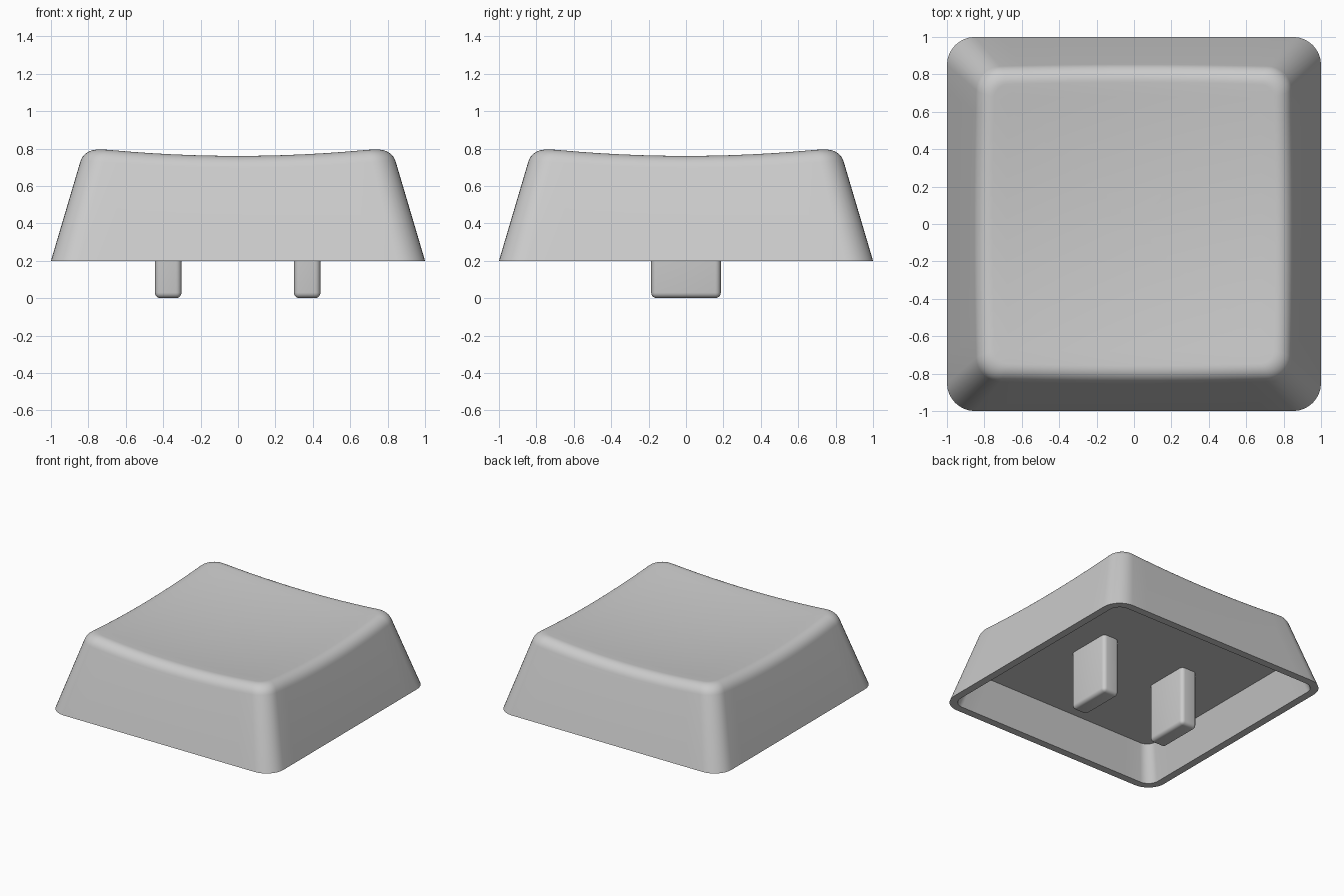
import bpy, bmesh, math
from mathutils import Vector

if "Cube" in bpy.data.objects:
    bpy.data.objects.remove(bpy.data.objects["Cube"])

BASE_Z, CEILING_Z, TAPER = 0.2, 0.47, 0.296
ARC, EDGE, FILLET = 8, 12, 8      # corner, edge and rim divisions

grey = bpy.data.materials.new("warm_grey_plastic")
grey.diffuse_color = (0.6, 0.6, 0.6, 1)
grey.use_nodes = True
grey.node_tree.nodes["Principled BSDF"].inputs["Base Color"].default_value = grey.diffuse_color


def rounded_square(half, radius):
    """Outline points, counter-clockwise, with a fixed count."""
    pts = []
    c = half - radius
    for q in range(4):
        rot = q * math.pi / 2
        side = []
        for i in range(ARC + 1):
            a = i / ARC * math.pi / 2
            side.append((c + radius * math.cos(a), c + radius * math.sin(a)))
        for i in range(1, EDGE):
            side.append((c - 2 * c * i / EDGE, half))
        for x, y in side:
            pts.append(Vector((x * math.cos(rot) - y * math.sin(rot),
                               x * math.sin(rot) + y * math.cos(rot), 0)))
    return pts


def dish(p):
    return 0.72 + 0.07 * (p.x ** 2 + p.y ** 2)


def half_at(z):
    return 1 - TAPER * (z - BASE_Z)


def radius_at(z):
    return 0.15 - 0.04 * (z - BASE_Z)


COUNT = len(rounded_square(1, 0.1))


def wall_point(i, z):
    p = rounded_square(half_at(z), radius_at(z))[i]
    p.z = z
    return p


def finish(name, bm):
    bmesh.ops.recalc_face_normals(bm, faces=bm.faces)
    mesh = bpy.data.meshes.new(name)
    bm.to_mesh(mesh)
    bm.free()
    mesh.materials.append(grey)
    ob = bpy.data.objects.new(name, mesh)
    bpy.context.collection.objects.link(ob)
    bpy.ops.object.select_all(action='DESELECT')
    ob.select_set(True)
    bpy.context.view_layer.objects.active = ob
    bpy.ops.object.shade_smooth_by_angle(angle=math.radians(30))
    return ob


# Key cap shell: inner wall, bottom lip, tapered outside, rounded rim, dished top
rings = []
for half, radius, z in ((0.94 - TAPER * (CEILING_Z - BASE_Z), 0.08, CEILING_Z),
                        (0.94, 0.09, BASE_Z)):
    ring = rounded_square(half, radius)
    for p in ring:
        p.z = z
    rings.append(ring)
rings.append([wall_point(i, BASE_Z) for i in range(COUNT)])

fillet = [[] for _ in range(FILLET + 1)]
for i in range(COUNT):
    z = 0.78
    for _ in range(5):            # where the wall meets the dish
        z = dish(wall_point(i, z))
    corner = wall_point(i, z)
    low = wall_point(i, z - 0.073)
    top = rounded_square(half_at(z) - 0.075, 0.07)[i]
    top.z = dish(top)
    for k in range(FILLET + 1):   # rational curve close to a circular arc
        t = k / FILLET
        a, b, c = (1 - t) ** 2, 2 * t * (1 - t) * 0.8, t * t
        fillet[k].append((low * a + corner * b + top * c) / (a + b + c))
rings += fillet

for s in (0.9, 0.75, 0.6, 0.45, 0.3, 0.15):
    ring = [Vector((p.x * s, p.y * s, 0)) for p in fillet[-1]]
    for p in ring:
        p.z = dish(p)
    rings.append(ring)

bm = bmesh.new()
verts = [[bm.verts.new(p) for p in ring] for ring in rings]
for a, b in zip(verts, verts[1:]):
    for i in range(COUNT):
        j = (i + 1) % COUNT
        bm.faces.new((a[i], a[j], b[j], b[i]))
bm.faces.new(verts[0])            # flat ceiling inside
middle = bm.verts.new((0, 0, 0.72))
for i in range(COUNT):
    bm.faces.new((verts[-1][i], verts[-1][(i + 1) % COUNT], middle))
finish("key_cap_shell", bm)

# Two mounting prongs rooted in the ceiling
for name, x in (("left_prong", -0.373), ("right_prong", 0.37)):
    bm = bmesh.new()
    bmesh.ops.create_cube(bm, size=1)
    height = CEILING_Z + 0.05
    for v in bm.verts:
        v.co = (v.co.x * 0.142 + x, v.co.y * 0.372, (v.co.z + 0.5) * height)
    bmesh.ops.bevel(bm, geom=bm.edges[:], offset=0.03, segments=5,
                    profile=0.5, affect='EDGES')
    finish(name, bm)
